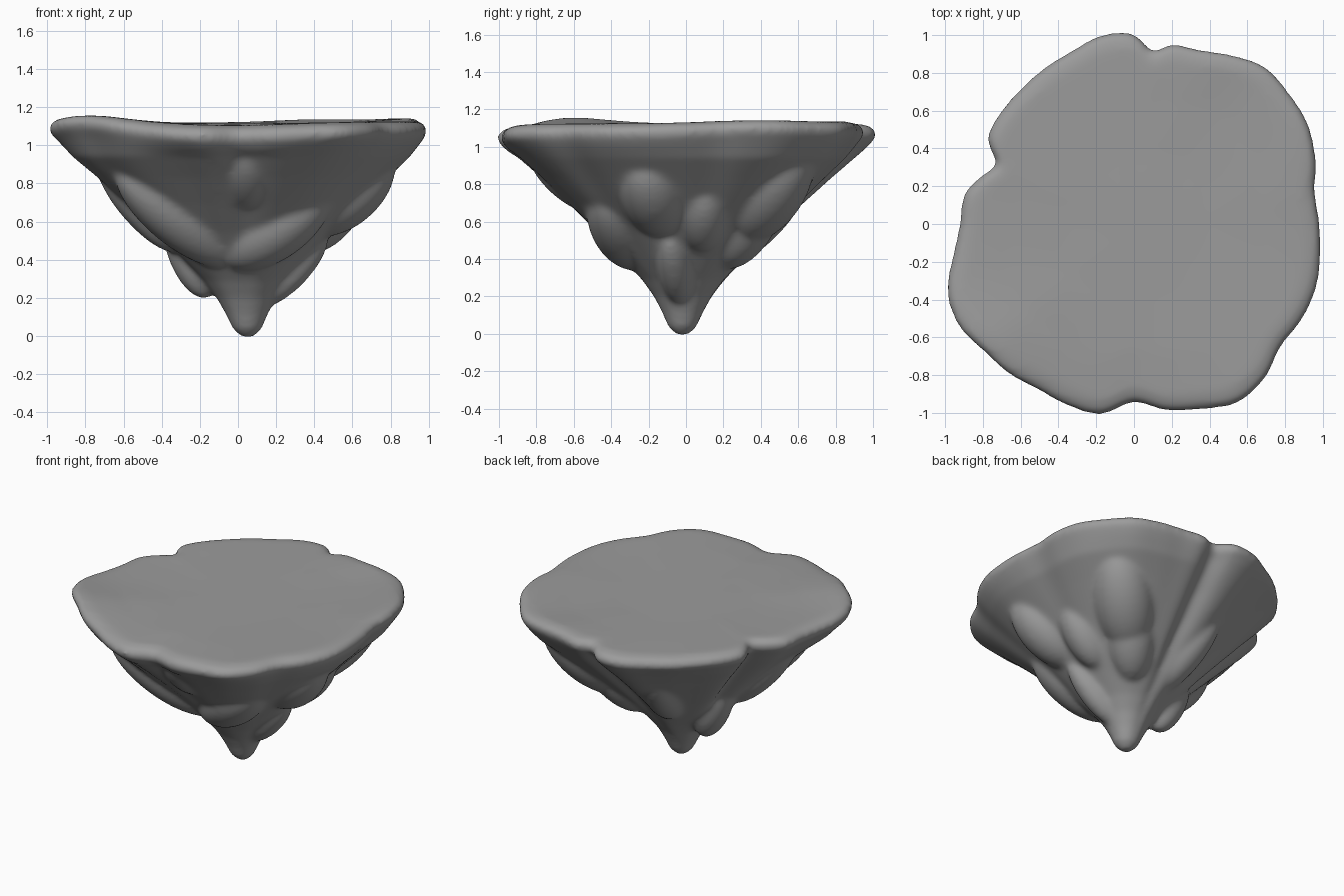
import bpy, bmesh, math
from mathutils import Vector, Matrix

cube = bpy.data.objects.get("Cube")
if cube:
    bpy.data.objects.remove(cube)

stone = bpy.data.materials.new("stone_grey")
stone.use_nodes = True
grey = (0.33, 0.33, 0.33, 1)
stone.diffuse_color = grey
stone.node_tree.nodes["Principled BSDF"].inputs["Base Color"].default_value = grey

# Rim radius in percent, one value every ten degrees
RIM = [98, 97, 102, 106, 107, 108, 103, 98, 98, 101, 101, 97, 95, 93, 92, 90, 84, 91,
       92, 97, 105, 107, 104, 103, 101, 102, 102, 94, 100, 104, 109, 107, 101, 102, 102, 100]
# Features round the edge: angle, width, amount
NOTCHES = [(84, 4, 0.075), (156, 4, 0.06)]
GROOVES = [(125, 22, 0.09), (86, 7, 0.08), (157, 8, 0.08), (300, 14, 0.05), (253, 10, 0.05),
           (190, 25, 0.06), (275, 12, 0.03)]
SWELLS = [(218, 18, 0.045), (25, 25, 0.025), (65, 15, 0.015), (268, 28, -0.03), (110, 25, -0.01)]
# Flank and cap profile from tip to top centre: share of rim radius, height
PROFILE = [(0.03, -0.006), (0.075, 0.034), (0.115, 0.12), (0.16, 0.2), (0.23, 0.29),
           (0.34, 0.4), (0.48, 0.54), (0.64, 0.69), (0.79, 0.83), (0.91, 0.94), (0.965, 1.0),
           (1.0, 1.05), (1.005, 1.085), (0.975, 1.115), (0.92, 1.125), (0.7, 1.12),
           (0.4, 1.115), (0.15, 1.115)]
STEPS = 144


def feature(table, angle):
    total = 0
    for centre, width, amount in table:
        away = (angle - centre + 180) % 360 - 180
        total += amount * math.exp(-(away / width) ** 2)
    return total


def rim_radius(angle):
    # Smooth periodic curve through the rim values
    i, t = int(angle // 10), angle % 10 / 10
    a, b, c, d = (RIM[(i + k) % len(RIM)] / 100 for k in (-1, 0, 1, 2))
    curve = b + t / 2 * (c - a + t * (2 * a - 5 * b + 4 * c - d + t * (3 * (b - c) + d - a)))
    return curve - feature(NOTCHES, angle)


def body_point(share, height, angle):
    turn = math.radians(angle)
    mix = min(1, height)
    radius = share * (1 + (rim_radius(angle) - 1) * mix)
    if 0 < height < 1.04:
        radius *= 1 - feature(GROOVES, angle) * math.sin(math.pi * height / 1.06) ** 0.6
    lift = share ** 4 * feature(SWELLS, angle) if height > 0.95 else 0
    drift = 1 - mix
    return (radius * math.cos(turn) + 0.05 * drift,
            radius * math.sin(turn) - 0.02 * drift, height + lift)


bm = bmesh.new()

# Main cone with rounded lip and gently uneven top
rings = [[bm.verts.new(body_point(share, height, s * 360 / STEPS)) for s in range(STEPS)]
         for share, height in PROFILE]
for low, high in zip(rings, rings[1:]):
    for s in range(STEPS):
        e = (s + 1) % STEPS
        bm.faces.new((low[s], low[e], high[e], high[s]))
bm.faces.new(rings[0][::-1])
bm.faces.new(rings[-1])


def lobe(start, end, radius):
    # Stretched ball running between two points
    p, q = Vector(start), Vector(end)
    axis = q - p
    turn = axis.to_track_quat("Z", "Y").to_matrix().to_4x4()
    size = Matrix.Diagonal((radius, radius, axis.length / 2 + radius, 1))
    bmesh.ops.create_uvsphere(bm, u_segments=32, v_segments=20, radius=1,
                              matrix=Matrix.Translation((p + q) / 2) @ turn @ size)


# Front folds
lobe((-0.51, -0.46, 0.79), (-0.13, -0.27, 0.48), 0.16)
lobe((0.33, -0.38, 0.68), (0.07, -0.29, 0.49), 0.18)
lobe((0.05, -0.73, 0.95), (0.05, -0.52, 0.76), 0.14)
# Side bulges
lobe((0.66, -0.2, 0.84), (0.48, -0.15, 0.68), 0.18)
lobe((0.57, 0.1, 0.73), (0.42, 0.09, 0.55), 0.13)
lobe((0.4, -0.08, 0.47), (0.18, -0.04, 0.23), 0.09)
lobe((-0.66, -0.16, 0.86), (-0.38, -0.08, 0.53), 0.11)
# Back lobes
lobe((0.55, 0.52, 0.9), (0.36, 0.36, 0.66), 0.2)
lobe((0.38, 0.4, 0.74), (0.24, 0.26, 0.49), 0.16)
lobe((-0.15, 0.54, 0.74), (-0.05, 0.24, 0.45), 0.12)
# Small hanging tip
lobe((-0.3, 0.05, 0.57), (-0.2, 0.04, 0.31), 0.12)

mesh = bpy.data.meshes.new("floating_rock")
bm.to_mesh(mesh)
bm.free()
mesh.materials.append(stone)
rock = bpy.data.objects.new("floating_rock", mesh)
bpy.context.collection.objects.link(rock)

# Fuse the lobes into one skin and soften the creases
fuse = rock.modifiers.new("fuse", "REMESH")
fuse.mode = "VOXEL"
fuse.voxel_size = 0.016
fuse.use_smooth_shade = True
soften = rock.modifiers.new("soften", "SMOOTH")
soften.factor = 0.5
soften.iterations = 14
